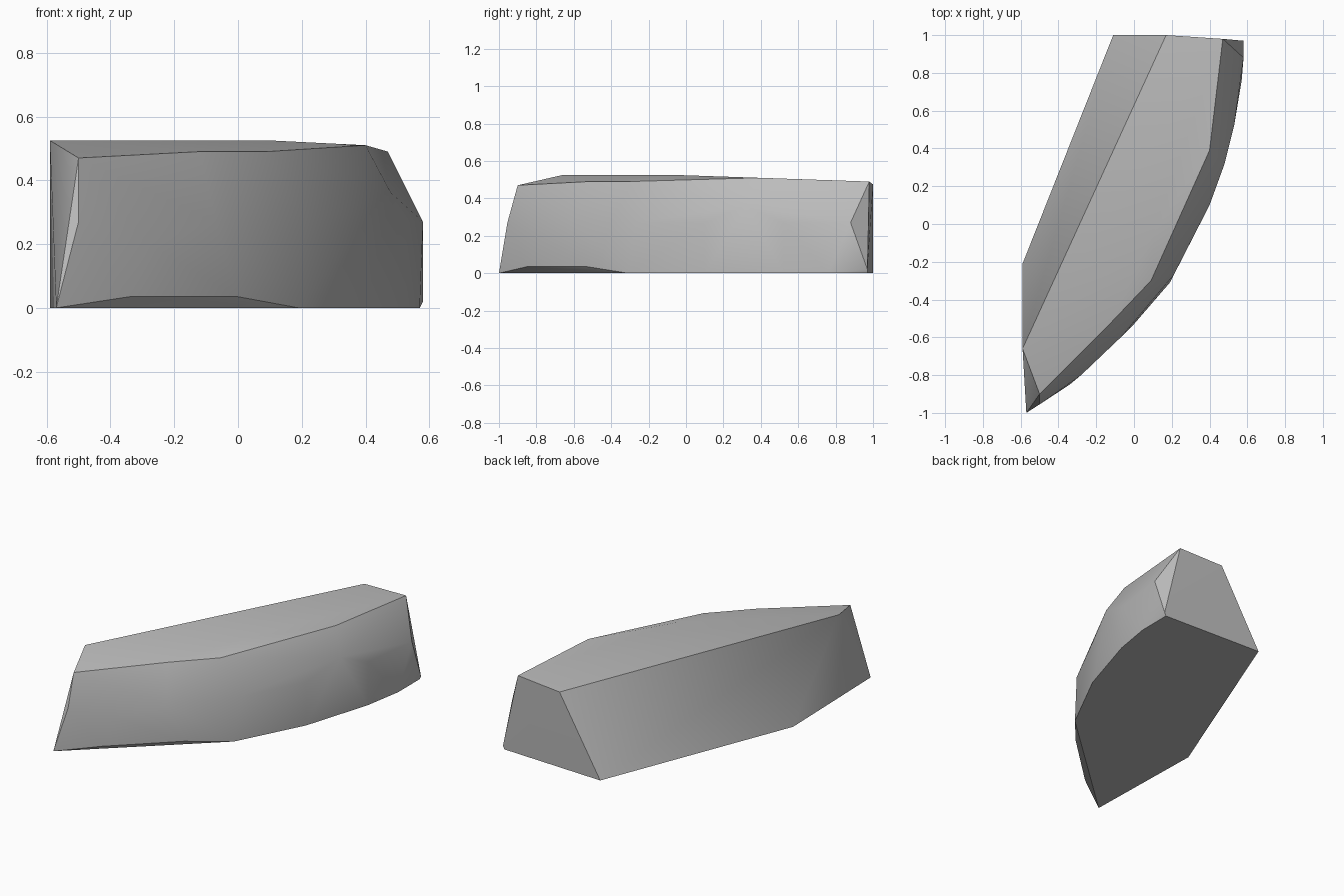
import bpy
import bmesh
import math

default_cube = bpy.data.objects.get("Cube")
if default_cube:
    bpy.data.objects.remove(default_cube, do_unlink=True)


def make_material(name, grey):
    colour = (grey, grey, grey, 1.0)
    material = bpy.data.materials.new(name)
    material.use_nodes = True
    material.diffuse_color = colour
    shader = next(n for n in material.node_tree.nodes if n.type == "BSDF_PRINCIPLED")
    shader.inputs["Base Color"].default_value = colour
    return material


def ring(height, *corners):
    """Corners of one horizontal outline; a third number overrides the height."""
    return [(c[0], c[1], c[2] if len(c) > 2 else height) for c in corners]


# Base outline resting on the ground
base = ring(0, (-.57, -1), (.19, -.31), (.4, .1), (.53, .52), (.57, .76),
            (.57, .97), (-.11, 1), (-.59, -.21))

# Undercut lip just above the base
lip = ring(.035, (-.34, -.85), (0, -.53), (.58, .97, .02))

# Bulging middle of the curved side
waist = ring(.27, (-.5, -.955), (-.28, -.8, .2), (-.07, -.6), (.21, -.27),
             (.4, .1), (.48, .32, .36), (.53, .52), (.58, .88))

# Top rim, with a gently crowned centre and a ridge along the straight side
rim = ring(.49, (-.5, -.9, .47), (-.12, -.52), (.09, -.3), (.4, .39, .51), (.47, .98))
crown = ring(.525, (-.59, -.66), (.1, -.05))
ridge = ring(.475, (.17, 1), (-.53, -.53, .51))

# Wrap the outlines in a single faceted stone
mesh = bpy.data.meshes.new("stone_block")
bm = bmesh.new()
for point in base + lip + waist + rim + crown + ridge:
    bm.verts.new(point)
hull = bmesh.ops.convex_hull(bm, input=bm.verts)
unused = {v for v in hull["geom_interior"] if isinstance(v, bmesh.types.BMVert)}
bmesh.ops.delete(bm, geom=list(unused), context="VERTS")
bmesh.ops.dissolve_limit(bm, angle_limit=math.radians(1), verts=bm.verts, edges=bm.edges)
bmesh.ops.recalc_face_normals(bm, faces=bm.faces)
bm.to_mesh(mesh)
bm.free()

stone = bpy.data.objects.new("stone_block", mesh)
bpy.context.collection.objects.link(stone)
mesh.materials.append(make_material("stone_grey", .5))

# Soft shading across the curved side, crisp main edges
bpy.ops.object.select_all(action="DESELECT")
stone.select_set(True)
bpy.context.view_layer.objects.active = stone
bpy.ops.object.shade_smooth_by_angle(angle=math.radians(30))
